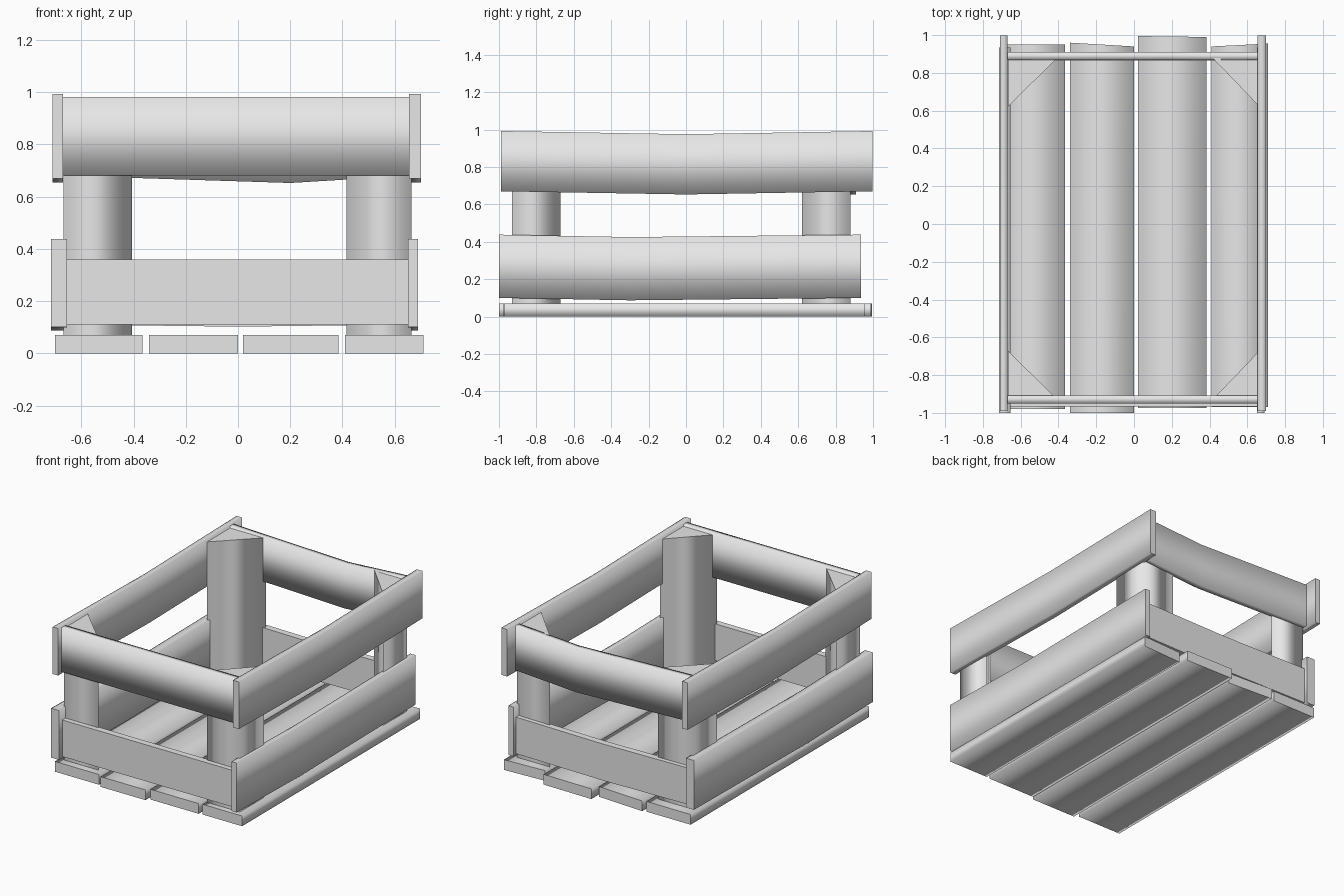
import bpy

if "Cube" in bpy.data.objects:
    bpy.data.objects.remove(bpy.data.objects["Cube"])

wood = bpy.data.materials.new("light_grey_wood")
wood.diffuse_color = (0.8, 0.8, 0.8, 1)
wood.use_nodes = True
wood.node_tree.nodes["Principled BSDF"].inputs["Base Color"].default_value = wood.diffuse_color


def loft(name, rings, smooth=True):
    """Skin a list of equal rings; long faces smooth, end caps flat and sharp."""
    n = len(rings[0])
    verts = [p for r in rings for p in r]
    faces = []
    for k in range(len(rings) - 1):
        for i in range(n):
            j = (i + 1) % n
            faces.append((k * n + i, k * n + j, (k + 1) * n + j, (k + 1) * n + i))
    last = (len(rings) - 1) * n
    faces += [tuple(reversed(range(n))), tuple(range(last, last + n))]
    me = bpy.data.meshes.new(name)
    me.from_pydata(verts, [], faces)
    me.materials.append(wood)
    ob = bpy.data.objects.new(name, me)
    bpy.context.collection.objects.link(ob)
    # consistent outward normals
    import bmesh
    bm = bmesh.new()
    bm.from_mesh(me)
    bmesh.ops.recalc_face_normals(bm, faces=bm.faces)
    bm.faces.ensure_lookup_table()
    for f in bm.faces:
        f.smooth = smooth
    for f in bm.faces[-2:]:
        f.smooth = False
        for e in f.edges:
            e.smooth = False
    bm.to_mesh(me)
    bm.free()
    return ob


def board(name, axis, length, thick, z, sag=(), smooth=True):
    """Upright or flat plank along an axis; sag = (position, drop) stations."""
    stations = [(length[0], 0)] + list(sag) + [(length[1], 0)]
    rings = []
    for t, d in stations:
        sec = [(thick[0], z[0] - d), (thick[1], z[0] - d),
               (thick[1], z[1] - d), (thick[0], z[1] - d)]
        rings.append([(t, u, h) if axis == "x" else (u, t, h) for u, h in sec])
    return loft(name, rings, smooth)


# floor slats: x range, front end, back end at left and right edge
slats = [(-0.70, -0.365, -0.98, 0.95, 0.95), (-0.34, 0.0, -1.0, 0.96, 0.94),
         (0.02, 0.385, -0.975, 0.995, 0.99), (0.41, 0.71, -0.97, 0.94, 0.955)]
for k, (x0, x1, front, bl, br) in enumerate(slats):
    rings = []
    for a, b in ((front, front), (bl, br)):
        rings.append([(x0, a, 0), (x1, b, 0), (x1, b, 0.07), (x0, a, 0.07)])
    loft(f"floor_slat_{k + 1}", rings)

# triangular corner posts
for side, sx, xi in (("left", -0.668, -0.405), ("right", 0.665, 0.415)):
    for end, y, yi in (("front", -0.93, -0.67), ("back", 0.88, 0.62)):
        tri = [(sx, y), (xi, y), (sx, yi)]
        loft(f"{end}_{side}_post", [[(px, py, h) for px, py in tri] for h in (0.07, 0.97)])

# long side boards
for side, low, high in (("left", (-0.715, -0.655), (-0.71, -0.67)),
                        ("right", (0.65, 0.69), (0.655, 0.70))):
    board(f"lower_{side}_board", "y", (-1.0, 0.935), low, (0.10, 0.438), [(-0.3, 0.013)])
    board(f"upper_{side}_board", "y", (-0.99, 0.998), high, (0.67, 0.992), [(0.0, 0.017)])

# short end boards
board("lower_front_board", "x", (-0.655, 0.65), (-0.965, -0.92), (0.11, 0.36), smooth=False)
board("lower_back_board", "x", (-0.655, 0.65), (0.865, 0.91), (0.11, 0.36), [(0.0, 0.008)], smooth=False)
board("upper_front_board", "x", (-0.67, 0.657), (-0.95, -0.908), (0.68, 0.982))
board("upper_back_board", "x", (-0.67, 0.657), (0.868, 0.91), (0.68, 0.982), [(0.2, 0.028)])
